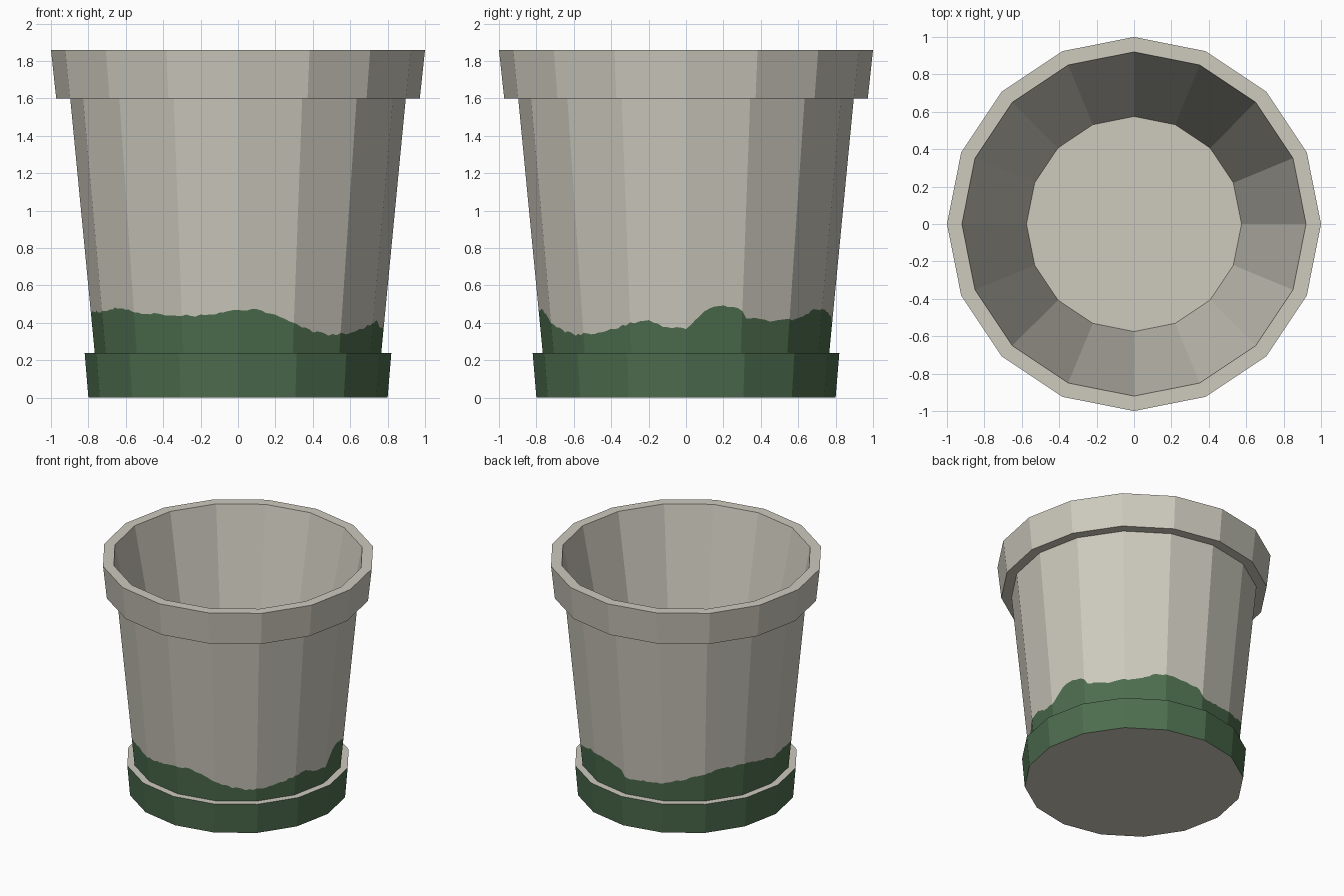
import bpy, bmesh, math, random

if "Cube" in bpy.data.objects:
    bpy.data.objects.remove(bpy.data.objects["Cube"])

random.seed(4)
N = 16      # sides of the pot
SUB = 12    # fine columns per side, used for the moss edge


def material(name, rgb):
    m = bpy.data.materials.new(name)
    m.diffuse_color = (*rgb, 1)
    m.use_nodes = True
    m.node_tree.nodes["Principled BSDF"].inputs["Base Color"].default_value = m.diffuse_color
    return m


STONE = material("pale_stone", (0.61, 0.59, 0.51))
MOSS = material("moss_green", (0.075, 0.155, 0.077))


def poly_point(step, count, r, z):
    """Point on the outline of the 16-sided ring, step of count columns."""
    side = 2 * math.pi / N
    a = 2 * math.pi * step / count
    local = (a + 1e-9) % side - side / 2
    k = r * math.cos(side / 2) / math.cos(local)
    return (k * math.cos(a), k * math.sin(a), z)


def finish(name, bm):
    me = bpy.data.meshes.new(name)
    bm.to_mesh(me)
    bm.free()
    me.materials.append(STONE)
    me.materials.append(MOSS)
    ob = bpy.data.objects.new(name, me)
    bpy.context.collection.objects.link(ob)
    return ob


def lathe(name, profile, count=N, mats=None, cap_first=False, cap_last=False):
    """Profile rows are (radius, height); the height may be a function of the column."""
    bm = bmesh.new()
    rings = [[bm.verts.new(row(i) if callable(row) else poly_point(i, count, *row))
              for i in range(count)] for row in profile]
    for k in range(len(rings) - 1):
        for i in range(count):
            j = (i + 1) % count
            f = bm.faces.new((rings[k][i], rings[k][j], rings[k + 1][j], rings[k + 1][i]))
            f.material_index = mats[k] if mats else 0
    if cap_first:
        bm.faces.new(rings[0][::-1])
    if cap_last:
        bm.faces.new(rings[-1])
    return finish(name, bm)


# ragged moss edge: (angle in degrees, height)
EDGE = [(0, .37), (4, .42), (8, .475), (15, .49), (22, .48), (24, .43), (35, .41), (50, .42),
        (62, .47), (70, .47), (80, .455), (88, .43), (91, .37), (99, .375), (112, .385),
        (124, .42), (132, .455), (141, .485), (157, .50), (168, .48), (178, .46), (200, .46),
        (214, .48), (230, .45), (247, .44), (259, .44), (270, .47), (277, .47), (285, .44),
        (292, .40), (301, .355), (310, .335), (325, .35), (338, .40), (345, .41), (352, .375),
        (360, .37)]
Z0, R0, Z1, R1 = 0.24, 0.766, 1.60, 0.897
COLS = N * SUB


def moss_edge(i):
    deg = 360 * i / COLS
    for (a, h), (b, g) in zip(EDGE, EDGE[1:]):
        if a <= deg <= b:
            z = h + (g - h) * (deg - a) / (b - a) + random.uniform(-.006, .006)
            break
    return poly_point(i, COLS, R0 + (R1 - R0) * (z - Z0) / (Z1 - Z0), z)


# tapered outer wall, split along the moss edge
lathe("pot_wall", [(R0, Z0), moss_edge, (R1, Z1)], COLS, [1, 0])

# rim collar, inner wall and floor
lathe("rim_and_inside", [(R1, Z1), (0.972, Z1), (1.0, 1.86), (0.92, 1.86), (0.575, 0.15)],
      cap_last=True)

# saucer-like foot: mossy side, stone ledge and underside
lathe("foot_ring", [(0.80, 0), (0.82, Z0), (R0, Z0)], mats=[1, 0], cap_first=True)
